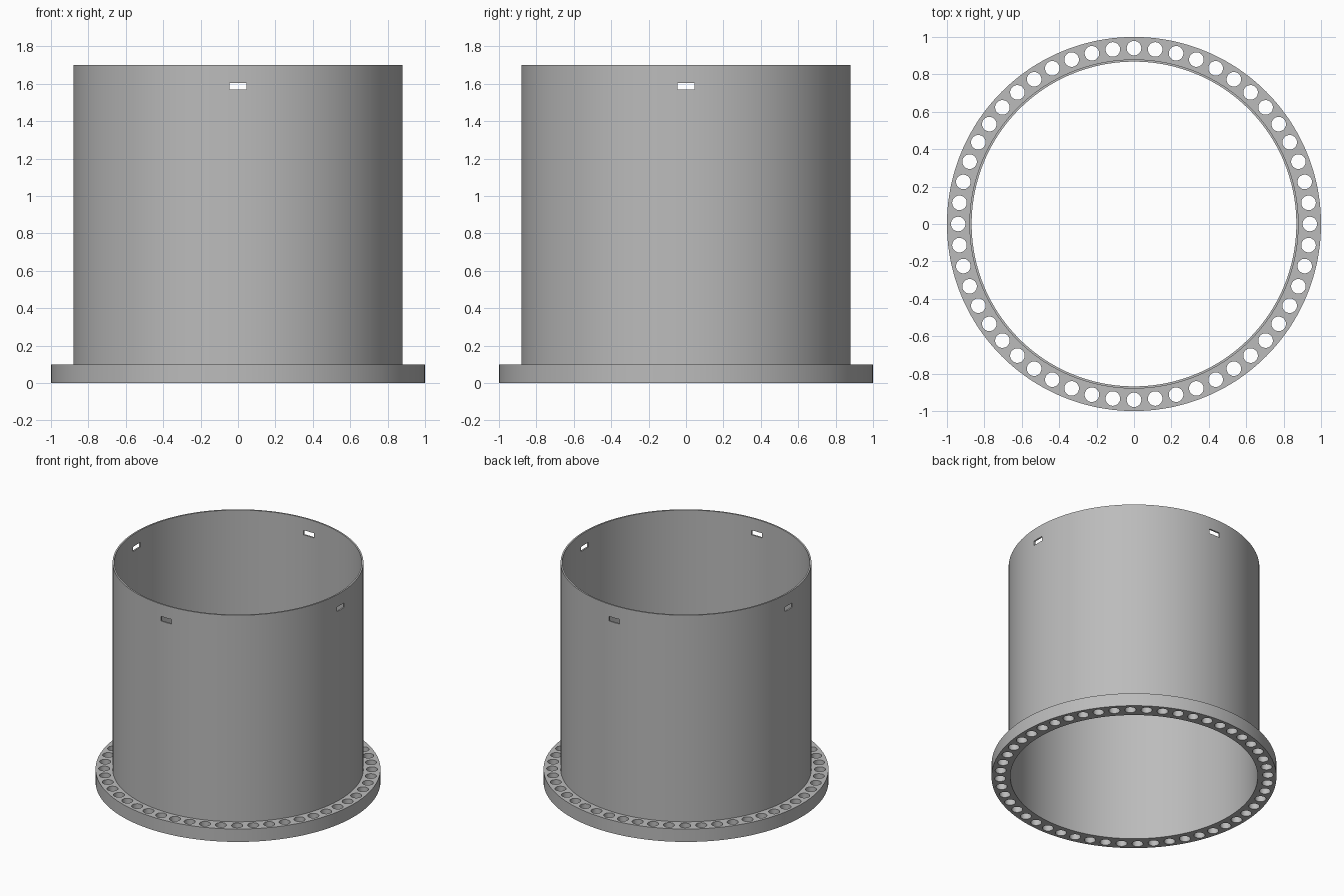
import bpy
import bmesh
from math import cos, sin, tau
from mathutils import Matrix

if "Cube" in bpy.data.objects:
    bpy.data.objects.remove(bpy.data.objects["Cube"])

SEGMENTS = 208
INNER, WALL, RIM = 0.868, 0.88, 1.0
FLANGE_TOP, HEIGHT = 0.1, 1.7
HOLES, HOLE_RING, HOLE_RADIUS = 52, 0.94, 0.039

grey = bpy.data.materials.new("plain grey")
grey.use_nodes = True
colour = (0.5, 0.5, 0.5, 1)
grey.diffuse_color = colour
grey.node_tree.nodes["Principled BSDF"].inputs["Base Color"].default_value = colour


def make_object(name, bm):
    bmesh.ops.recalc_face_normals(bm, faces=bm.faces)
    mesh = bpy.data.meshes.new(name)
    bm.to_mesh(mesh)
    bm.free()
    mesh.materials.append(grey)
    obj = bpy.data.objects.new(name, mesh)
    bpy.context.collection.objects.link(obj)
    return obj


def lathe(name, profile):
    """Sweep a closed (radius, height) profile around the z axis."""
    bm = bmesh.new()
    rings = []
    for i in range(SEGMENTS):
        a = tau * i / SEGMENTS
        rings.append([bm.verts.new((r * cos(a), r * sin(a), z)) for r, z in profile])
    n = len(profile)
    for i, ring in enumerate(rings):
        after = rings[(i + 1) % SEGMENTS]
        for j in range(n):
            k = (j + 1) % n
            bm.faces.new((ring[j], after[j], after[k], ring[k]))
    return make_object(name, bm)


def cut(obj, cutter):
    """Subtract the cutter, then discard it."""
    cutter.hide_render = True
    mod = obj.modifiers.new("openings", "BOOLEAN")
    mod.operation = "DIFFERENCE"
    mod.solver = "EXACT"
    mod.object = cutter
    bpy.ops.object.select_all(action="DESELECT")
    bpy.context.view_layer.objects.active = obj
    obj.select_set(True)
    bpy.ops.object.modifier_apply(modifier=mod.name)
    bpy.data.objects.remove(cutter)
    bpy.ops.object.shade_smooth_by_angle()


# Thin tube with a thick base flange, as one turned body
body = lathe("flanged_tube", [
    (INNER, 0), (RIM, 0), (RIM, FLANGE_TOP),
    (WALL, FLANGE_TOP), (WALL, HEIGHT), (INNER, HEIGHT)])

# Bolt holes through the flange and four slots near the top of the tube
bm = bmesh.new()
for i in range(HOLES):
    place = Matrix.Rotation(tau * i / HOLES, 4, "Z") @ Matrix.Translation(
        (HOLE_RING, 0, FLANGE_TOP / 2))
    bmesh.ops.create_cone(bm, cap_ends=True, segments=32, radius1=HOLE_RADIUS,
                          radius2=HOLE_RADIUS, depth=0.2, matrix=place)
for i in range(4):
    place = (Matrix.Rotation(tau * i / 4, 4, "Z")
             @ Matrix.Translation((WALL, 0, 1.587))
             @ Matrix.Diagonal((0.1, 0.09, 0.036, 1)))
    bmesh.ops.create_cube(bm, size=1, matrix=place)
cut(body, make_object("opening_cutters", bm))
